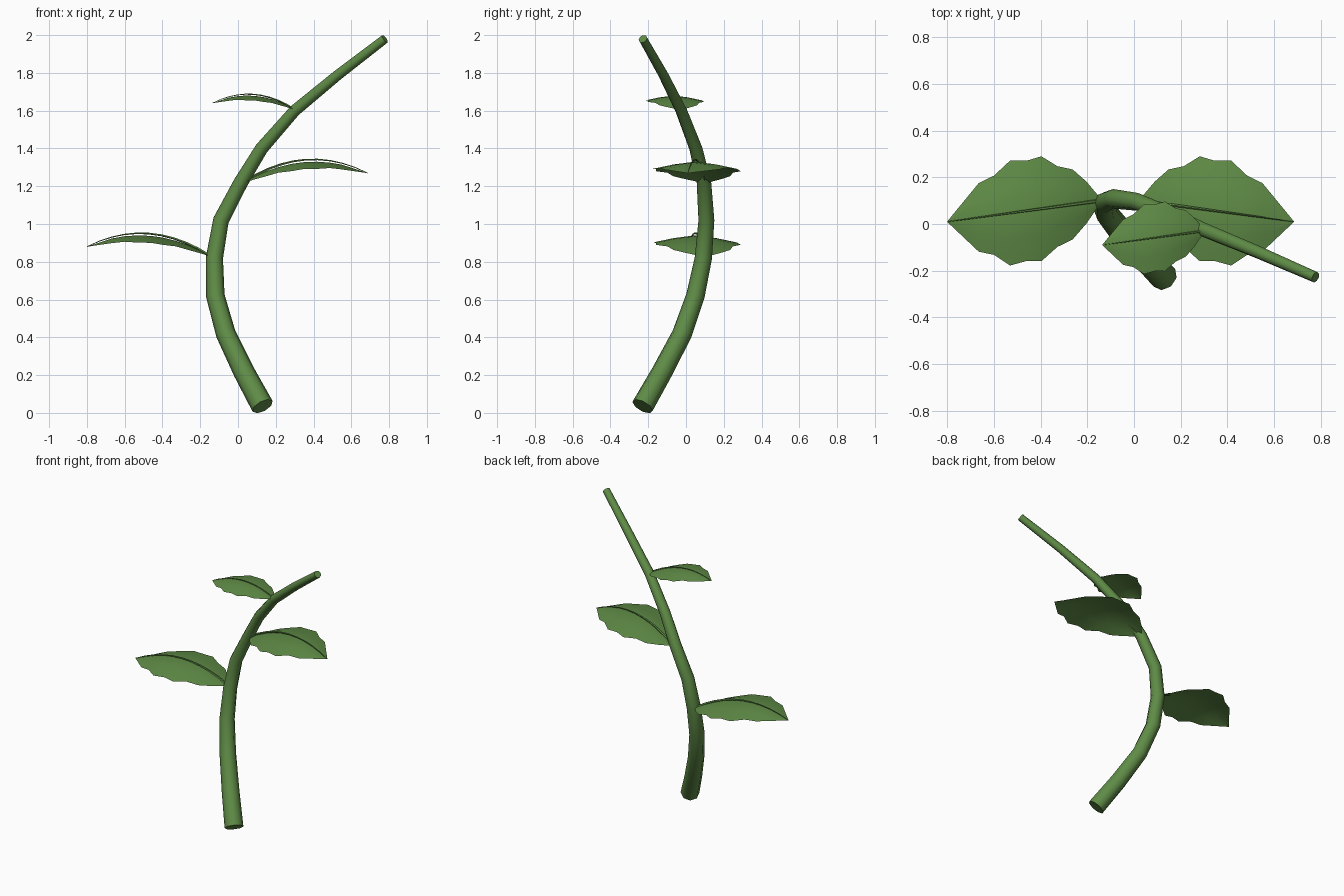
import bpy, bmesh, math
from mathutils import Vector

cube = bpy.data.objects.get("Cube")
if cube:
    bpy.data.objects.remove(cube, do_unlink=True)

green = bpy.data.materials.new("leaf_green")
green.use_nodes = True
color = (0.115, 0.26, 0.062, 1)
green.diffuse_color = color
green.node_tree.nodes["Principled BSDF"].inputs["Base Color"].default_value = color


def finish(name, bm, angle):
    """Turn a bmesh into a smooth-shaded green object."""
    mesh = bpy.data.meshes.new(name)
    bm.to_mesh(mesh)
    bm.free()
    mesh.materials.append(green)
    obj = bpy.data.objects.new(name, mesh)
    bpy.context.collection.objects.link(obj)
    bpy.ops.object.select_all(action='DESELECT')
    obj.select_set(True)
    bpy.context.view_layer.objects.active = obj
    bpy.ops.object.shade_smooth_by_angle(angle=math.radians(angle))
    return obj


def tube(name, path, r0, r1, sides):
    """Capped tube along a path, tapering from r0 to r1."""
    path = [Vector(p) for p in path]
    last = len(path) - 1
    bm = bmesh.new()
    rings = []
    for i, p in enumerate(path):
        along = (path[min(i + 1, last)] - path[max(i - 1, 0)]).normalized()
        u = along.cross(Vector((0, 1, 0))).normalized()
        v = along.cross(u)
        r = r0 + (r1 - r0) * i / last
        turns = [2 * math.pi * k / sides for k in range(sides)]
        rings.append([bm.verts.new(p + r * (u * math.cos(a) + v * math.sin(a))) for a in turns])
    for a, b in zip(rings, rings[1:]):
        for k in range(sides):
            n = (k + 1) % sides
            bm.faces.new((a[k], a[n], b[n], b[k]))
    bm.faces.new(rings[0][::-1])
    bm.faces.new(rings[-1])
    bmesh.ops.recalc_face_normals(bm, faces=bm.faces)
    return finish(name, bm, 50)


# Stem: an S-shaped tapered branch
tube("stem", [(0.13, -0.23, 0.035), (0.03, -0.125, 0.22), (-0.065, -0.02, 0.42),
              (-0.12, 0.05, 0.62), (-0.125, 0.092, 0.82), (-0.09, 0.108, 1.02),
              (0.015, 0.095, 1.22), (0.125, 0.052, 1.40), (0.30, -0.025, 1.60),
              (0.53, -0.12, 1.79), (0.778, -0.228, 1.98)], 0.06, 0.024, 8)

# Leaf outline: position along the leaf and half width, with a serrated edge
OUTLINE = [(0, 0.012), (0.09, 0.09), (0.18, 0.15), (0.28, 0.173), (0.385, 0.225),
           (0.48, 0.215), (0.59, 0.225), (0.695, 0.17), (0.795, 0.147), (1, 0.002)]
LENGTH, SWEEP, RISE, ARCH = 0.655, -0.09, 0.05, 0.083


def rib_point(t, arch):
    return Vector((LENGTH * t, SWEEP * t, RISE * t + 4 * arch * t * (1 - t)))


def leaf(name, base, side, scale):
    """Arched blade with drooping edges and a thin raised vein; side is +1 or -1 in x."""
    def place(p):
        return Vector(base) + scale * Vector((p.x * side, p.y, p.z))

    bm = bmesh.new()
    rows = []
    for t, half in OUTLINE:
        row = []
        for s in (-1, -0.5, 0, 0.5, 1):
            droop = 0.17 * half * abs(s) ** 1.4
            row.append(bm.verts.new(place(rib_point(t, ARCH) + Vector((0, half * s, -droop)))))
        rows.append(row)
    for a, b in zip(rows, rows[1:]):
        for k in range(4):
            quad = (a[k], b[k], b[k + 1], a[k + 1])
            bm.faces.new(quad if side > 0 else quad[::-1])
    finish(name, bm, 60)
    vein = [place(rib_point(i / 10, ARCH + 0.012)) for i in range(11)]
    tube(name + "_vein", vein, 0.008 * scale, 0.002 * scale, 5)


leaf("lower_leaf", (-0.145, 0.10, 0.83), -1, 1)
leaf("middle_leaf", (0.03, 0.10, 1.22), 1, 1)
leaf("upper_leaf", (0.30, -0.03, 1.607), -1, 0.665)
